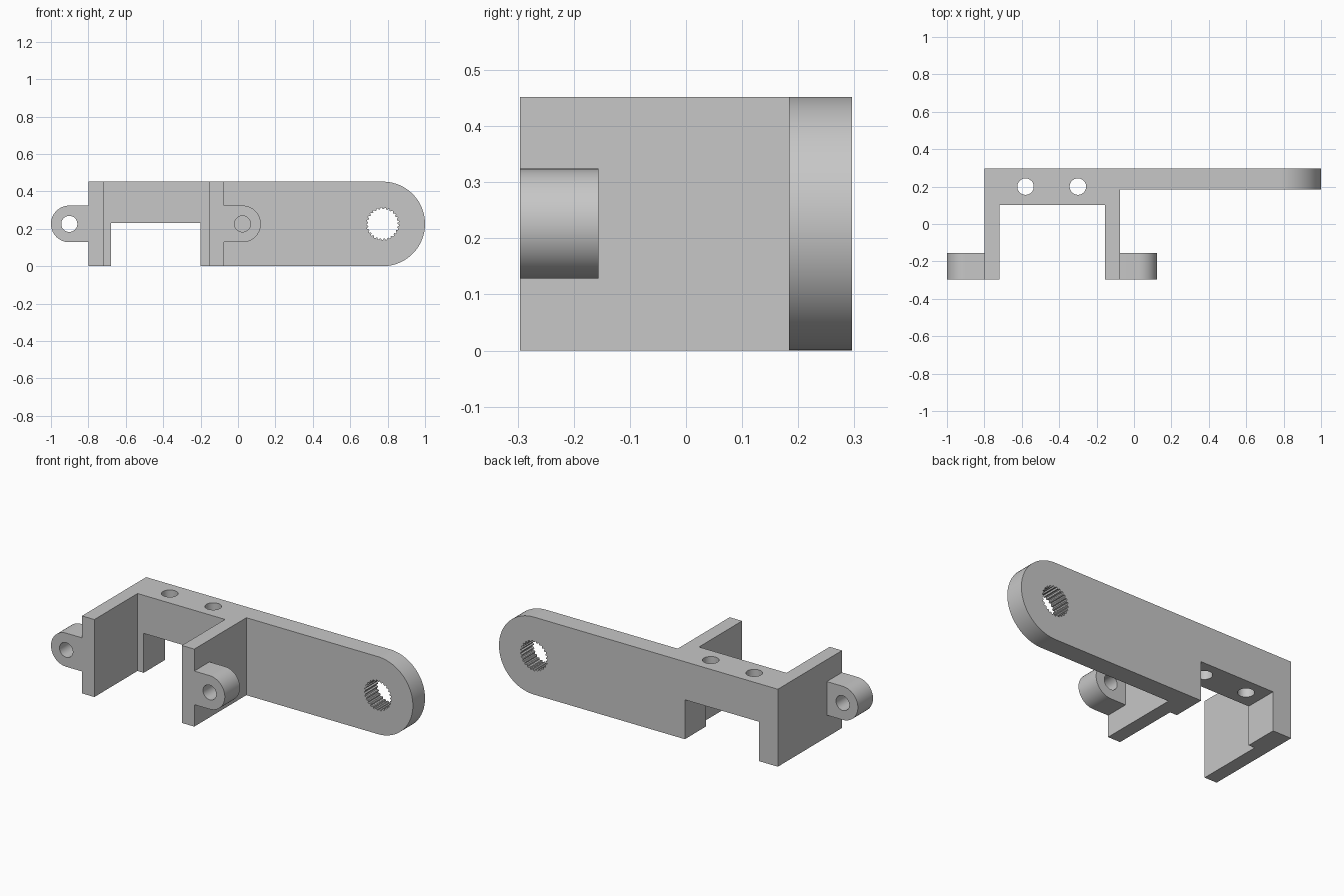
import bpy, bmesh
from math import cos, sin, pi

cube = bpy.data.objects.get("Cube")
if cube:
    bpy.data.objects.remove(cube, do_unlink=True)

HEIGHT = 0.452
MID = HEIGHT / 2
FRONT, BACK = -0.296, 0.296

grey = bpy.data.materials.new("light grey")
grey.use_nodes = True
grey.diffuse_color = (0.57, 0.57, 0.57, 1)
grey.node_tree.nodes["Principled BSDF"].inputs["Base Color"].default_value = grey.diffuse_color


def prism(name, outline, low, high, axis):
    """Extrude an outline along z (outline in x, y) or along y (outline in x, z)."""
    def place(p, level):
        return (p[0], p[1], level) if axis == "Z" else (p[0], level, p[1])
    bm = bmesh.new()
    face = bm.faces.new([bm.verts.new(place(p, low)) for p in outline])
    extruded = bmesh.ops.extrude_face_region(bm, geom=[face])
    moved = [v for v in extruded["geom"] if isinstance(v, bmesh.types.BMVert)]
    depth = high - low
    bmesh.ops.translate(bm, verts=moved, vec=(0, 0, depth) if axis == "Z" else (0, depth, 0))
    bmesh.ops.recalc_face_normals(bm, faces=bm.faces)
    mesh = bpy.data.meshes.new(name)
    bm.to_mesh(mesh)
    bm.free()
    mesh.materials.append(grey)
    obj = bpy.data.objects.new(name, mesh)
    bpy.context.collection.objects.link(obj)
    return obj


def arc(x, y, radius, start, end, steps):
    angles = [start + (end - start) * i / steps for i in range(steps + 1)]
    return [(x + radius * cos(a), y + radius * sin(a)) for a in angles]


def circle(x, y, radius):
    return arc(x, y, radius, 0, 2 * pi, 48)[:-1]


def tongue(root, centre, radius):
    """Flat root with a rounded end, pointing either way along x."""
    side = 1 if centre > root else -1
    tip = [(centre + side * (x - centre), z)
           for x, z in arc(centre, MID, radius, -pi / 2, pi / 2, 40)]
    return [(root, MID - radius)] + tip + [(root, MID + radius)]


def combine(target, tool, operation):
    mod = target.modifiers.new(tool.name, "BOOLEAN")
    mod.operation = operation
    mod.solver = "EXACT"
    mod.object = tool
    tool.hide_render = True
    bpy.context.view_layer.objects.active = target
    bpy.ops.object.modifier_apply(modifier=mod.name)
    bpy.data.objects.remove(tool, do_unlink=True)


# Fork: thick back bar with two side plates
bracket = prism("bracket", [
    (-0.8, FRONT), (-0.72, FRONT), (-0.72, 0.102), (-0.155, 0.102),
    (-0.155, FRONT), (-0.075, FRONT), (-0.075, BACK), (-0.8, BACK)], 0, HEIGHT, "Z")

# Long arm and the two hinge lugs
combine(bracket, prism("arm", tongue(-0.12, 1 - MID, MID), 0.184, BACK, "Y"), "UNION")
for root, centre in ((-0.76, -0.902), (-0.115, 0.024)):
    combine(bracket, prism("lug", tongue(root, centre, 0.098), FRONT, -0.156, "Y"), "UNION")
    combine(bracket, prism("lug_hole", circle(centre, MID, 0.043), -0.4, -0.1, "Y"), "DIFFERENCE")

# Notch under the back bar
notch = [(-0.68, -0.1), (-0.2, -0.1), (-0.2, 0.23), (-0.68, 0.23)]
combine(bracket, prism("notch", notch, 0.05, 0.4, "Y"), "DIFFERENCE")

# Vertical screw holes
for x in (-0.58, -0.3):
    combine(bracket, prism("screw_hole", circle(x, 0.2, 0.044), 0.1, 0.6, "Z"), "DIFFERENCE")

# Splined hole in the arm
TEETH = 25
spline = []
for i in range(TEETH):
    for offset, radius in ((0, 0.079), (0.3, 0.079), (0.5, 0.087), (0.8, 0.087)):
        a = 2 * pi * (i + offset) / TEETH
        spline.append((1 - MID + radius * cos(a), MID + radius * sin(a)))
combine(bracket, prism("spline_hole", spline, 0.1, 0.4, "Y"), "DIFFERENCE")

# Smooth the rounded walls, keep the corners crisp
bpy.ops.object.select_all(action="DESELECT")
bracket.select_set(True)
bpy.context.view_layer.objects.active = bracket
bpy.ops.object.shade_smooth_by_angle(angle=pi / 7)
